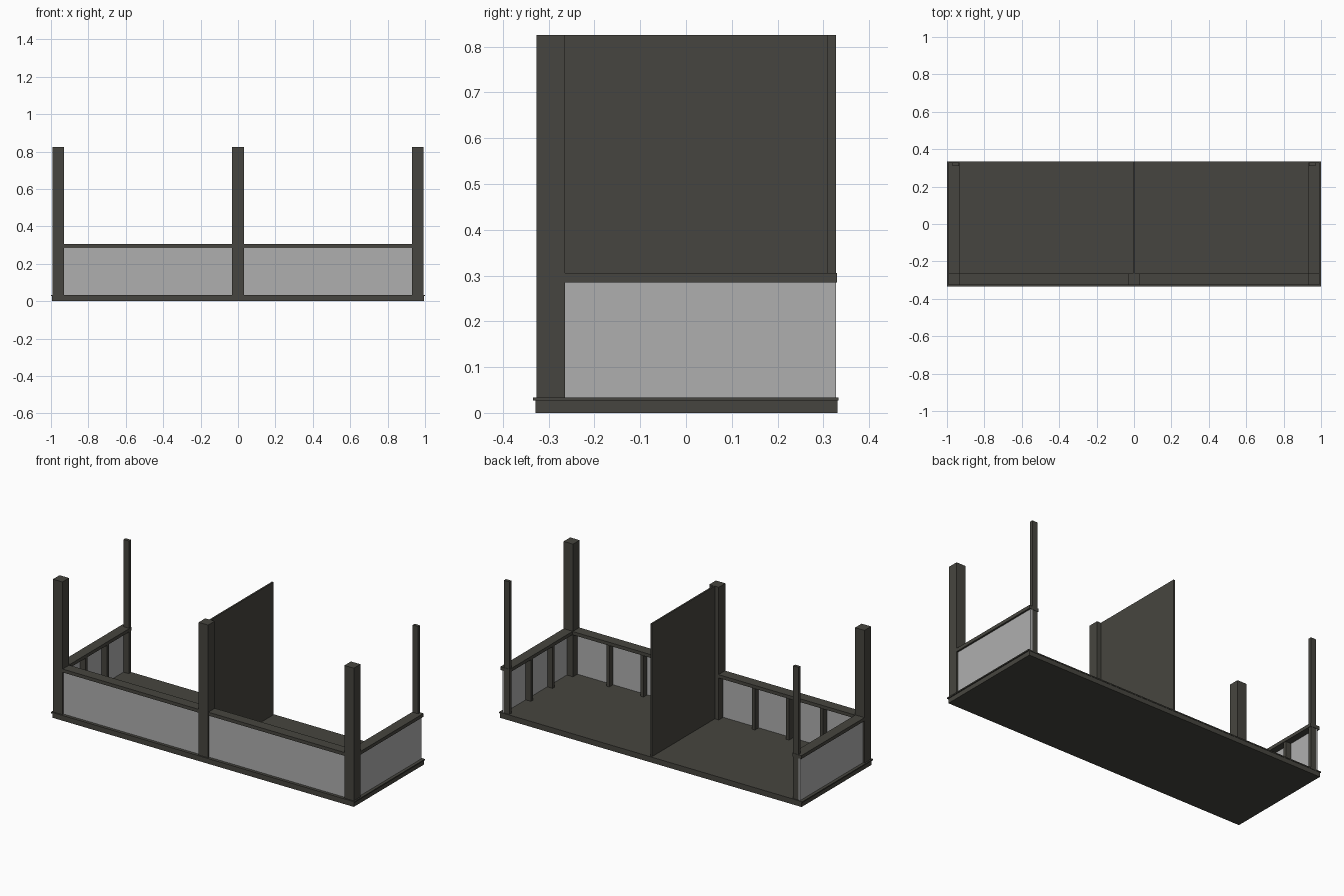
import bpy

if "Cube" in bpy.data.objects:
    bpy.data.objects.remove(bpy.data.objects["Cube"])


def material(name, rgb):
    m = bpy.data.materials.new(name)
    m.diffuse_color = (*rgb, 1)
    m.use_nodes = True
    m.node_tree.nodes["Principled BSDF"].inputs["Base Color"].default_value = m.diffuse_color
    return m


DARK = material("dark_wood", (0.062, 0.06, 0.05))
PALE = material("pale_panel", (0.43, 0.43, 0.43))


def box(name, x, y, z, mat=DARK):
    """Box spanning the given (min, max) ranges."""
    bpy.ops.mesh.primitive_cube_add(size=1, location=[(a + b) / 2 for a, b in (x, y, z)])
    o = bpy.context.object
    o.name = name
    o.scale = [b - a for a, b in (x, y, z)]
    bpy.ops.object.transform_apply(location=False, rotation=False, scale=True)
    o.data.materials.append(mat)
    return o


def pair(name, x, y, z, mat=DARK):
    """Box plus its mirror image across x = 0."""
    box(name + "_right", x, y, z, mat)
    box(name + "_left", (-x[1], -x[0]), y, z, mat)


FLOOR, RAIL, RAIL_TOP, TOP = 0.034, 0.285, 0.305, 0.825

# Floor slab and its thin overhanging top board
box("floor_slab", (-0.994, 0.994), (-0.329, 0.331), (0, 0.027))
box("floor_board", (-1, 1), (-0.334, 0.333), (0.027, FLOOR))

# Thick front posts, thin back posts and the central partition
pair("front_post", (0.93, 0.992), (-0.326, -0.264), (FLOOR, TOP))
box("middle_post", (-0.031, 0.031), (-0.326, -0.264), (FLOOR, TOP))
pair("back_post", (0.936, 0.971), (0.309, 0.328), (FLOOR, TOP))
box("partition", (-0.005, 0.005), (-0.264, 0.328), (FLOOR, TOP))

# Rails on top of the low walls
pair("front_rail", (0.031, 0.93), (-0.324, -0.262), (RAIL, RAIL_TOP))
pair("side_rail", (0.932, 0.992), (-0.264, 0.33), (RAIL, RAIL_TOP))

# Pale wall panels
pair("front_panel", (0.031, 0.93), (-0.316, -0.306), (FLOOR, RAIL), PALE)
pair("side_panel", (0.971, 0.982), (-0.264, 0.328), (FLOOR, RAIL), PALE)

# Studs behind the panels
for i in range(3):
    c = 0.03 + 0.9 * (i + 1) / 4
    pair(f"front_stud_{i}", (c - 0.01, c + 0.01), (-0.306, -0.271), (FLOOR, RAIL))
for i, c in enumerate((-0.09, 0.113)):
    pair(f"side_stud_{i}", (0.936, 0.971), (c - 0.01, c + 0.01), (FLOOR, RAIL))
